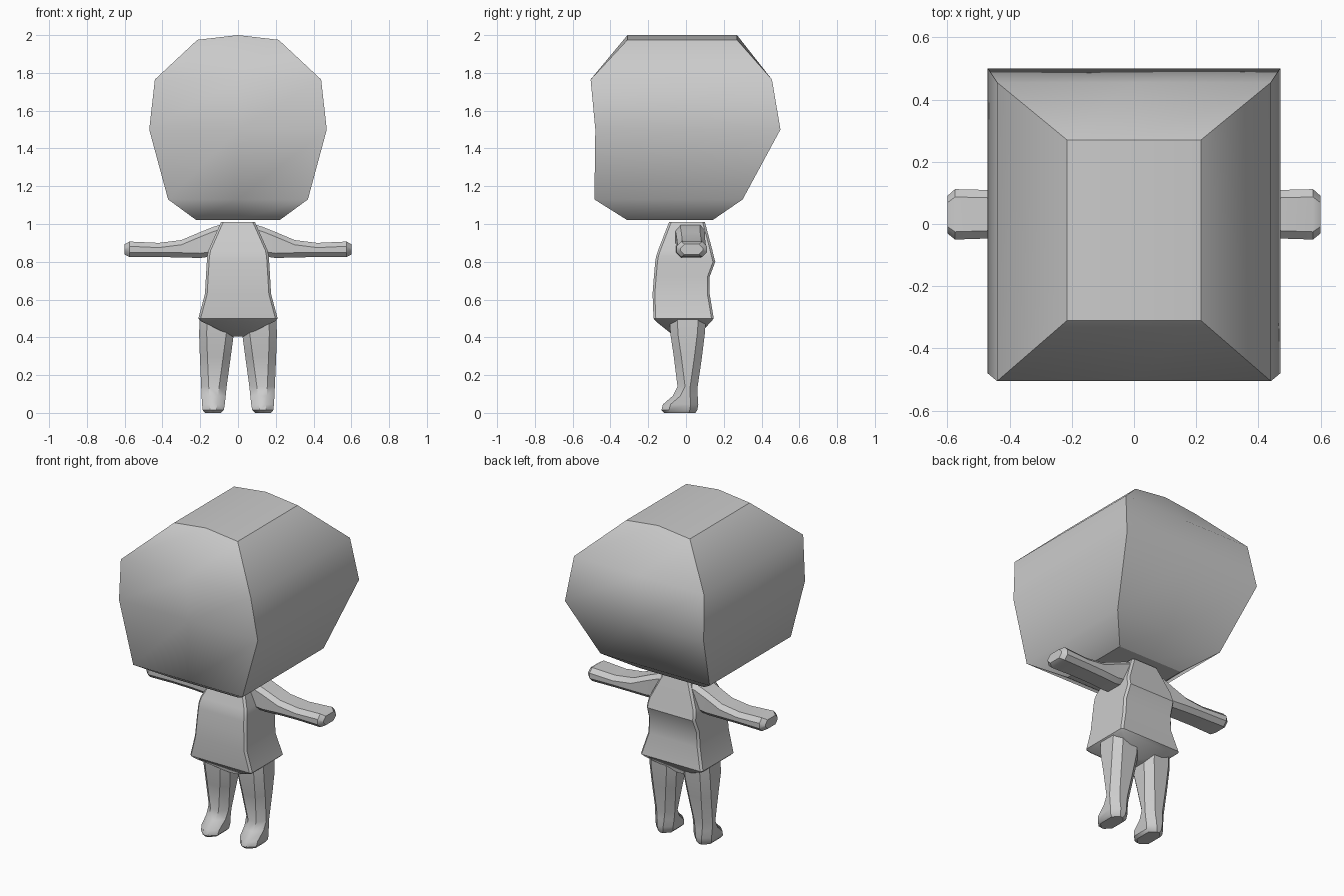
import bpy, bmesh, math

if "Cube" in bpy.data.objects:
    bpy.data.objects.remove(bpy.data.objects["Cube"])


def ring(u0, u1, v0, v1, cut):
    """Rectangle, or octagon with corners cut by a distance."""
    if cut == 0:
        return [(u0, v0), (u1, v0), (u1, v1), (u0, v1)]
    c = min(cut, (u1 - u0) * 0.4, (v1 - v0) * 0.4)
    return [(u0 + c, v0), (u1 - c, v0), (u1, v0 + c), (u1, v1 - c),
            (u1 - c, v1), (u0 + c, v1), (u0, v1 - c), (u0, v0 + c)]


def loft(rings, place, cut):
    """Skin (position, u0, u1, v0, v1) sections and cap both ends."""
    bm = bmesh.new()
    loops = [[bm.verts.new(place(r[0], u, v)) for u, v in ring(*r[1:], cut)]
             for r in rings]
    n = len(loops[0])
    for a, b in zip(loops, loops[1:]):
        for i in range(n):
            j = (i + 1) % n
            bm.faces.new((a[i], a[j], b[j], b[i]))
    bm.faces.new(loops[0])
    bm.faces.new(loops[-1])
    bmesh.ops.recalc_face_normals(bm, faces=bm.faces)
    return bm


def finish(bm, name, angle=None, mirror=False):
    me = bpy.data.meshes.new(name)
    bm.to_mesh(me)
    bm.free()
    ob = bpy.data.objects.new(name, me)
    bpy.context.collection.objects.link(ob)
    if mirror:
        ob.modifiers.new("mirror", 'MIRROR')
    if angle:
        bpy.ops.object.select_all(action='DESELECT')
        ob.select_set(True)
        bpy.context.view_layer.objects.active = ob
        bpy.ops.object.shade_smooth_by_angle(angle=math.radians(angle))
    return ob


def upright(z, x, y):
    return (x, y, z)


def sideways(x, y, z):
    return (x, y, z)


# Head: boxy sections, with a shallow ridge along the top
bm = loft([(1.02, -.22, .22, -.31, .14),
           (1.13, -.37, .37, -.485, .30),
           (1.50, -.47, .47, -.48, .50),
           (1.765, -.44, .44, -.505, .455),
           (1.975, -.215, .215, -.31, .27)], upright, 0)
bmesh.ops.bisect_plane(bm, geom=bm.verts[:] + bm.edges[:] + bm.faces[:],
                       plane_co=(0, 0, 0), plane_no=(1, 0, 0))
for v in bm.verts:
    if v.co.z > 1.97 and abs(v.co.x) < .01:
        v.co.z = 2.0
for f in bm.faces:
    f.smooth = True
for e in bm.edges:
    a, b = (v.co for v in e.verts)
    ridge = abs(a.x) < .01 and abs(b.x) < .01
    corner = abs(a.z - b.z) > .05
    rim = min(a.z, b.z) > 1.97 or max(a.z, b.z) < 1.03
    if (corner or rim) and not ridge:
        e.smooth = False
finish(bm, "head")

# Torso: tunic with narrow neck, waist and flared hem, tapering to the crotch
finish(loft([(.405, -.03, .03, -.06, .06),
             (.485, -.195, .195, -.16, .135),
             (.50, -.21, .21, -.172, .147),
             (.63, -.175, .175, -.177, .125),
             (.72, -.17, .17, -.17, .125),
             (.80, -.165, .165, -.163, .155),
             (.83, -.163, .163, -.158, .147),
             (.86, -.157, .157, -.148, .14),
             (1.01, -.09, .09, -.09, .10)], upright, .012), "torso", 35)

# Arms: sloping shoulders, flat forearms and blunt hands
finish(loft([(.08, -.05, .10, .85, 1.0),
             (.13, -.055, .10, .83, .985),
             (.20, -.05, .10, .82, .957),
             (.30, -.045, .105, .823, .915),
             (.42, -.045, .108, .825, .90),
             (.575, -.05, .112, .825, .907),
             (.60, -.03, .09, .838, .893)], sideways, .025), "arms", 35, True)

# Legs and feet: tapered, with the toes pointing forward
finish(loft([(0, .09, .175, -.115, .05),
             (.015, .075, .187, -.13, .06),
             (.045, .07, .19, -.122, .065),
             (.09, .065, .193, -.07, .062),
             (.14, .06, .195, -.045, .062),
             (.30, .038, .202, -.065, .085),
             (.42, .022, .206, -.083, .10),
             (.50, .025, .203, -.085, .105)], upright, .04), "legs", 35, True)
